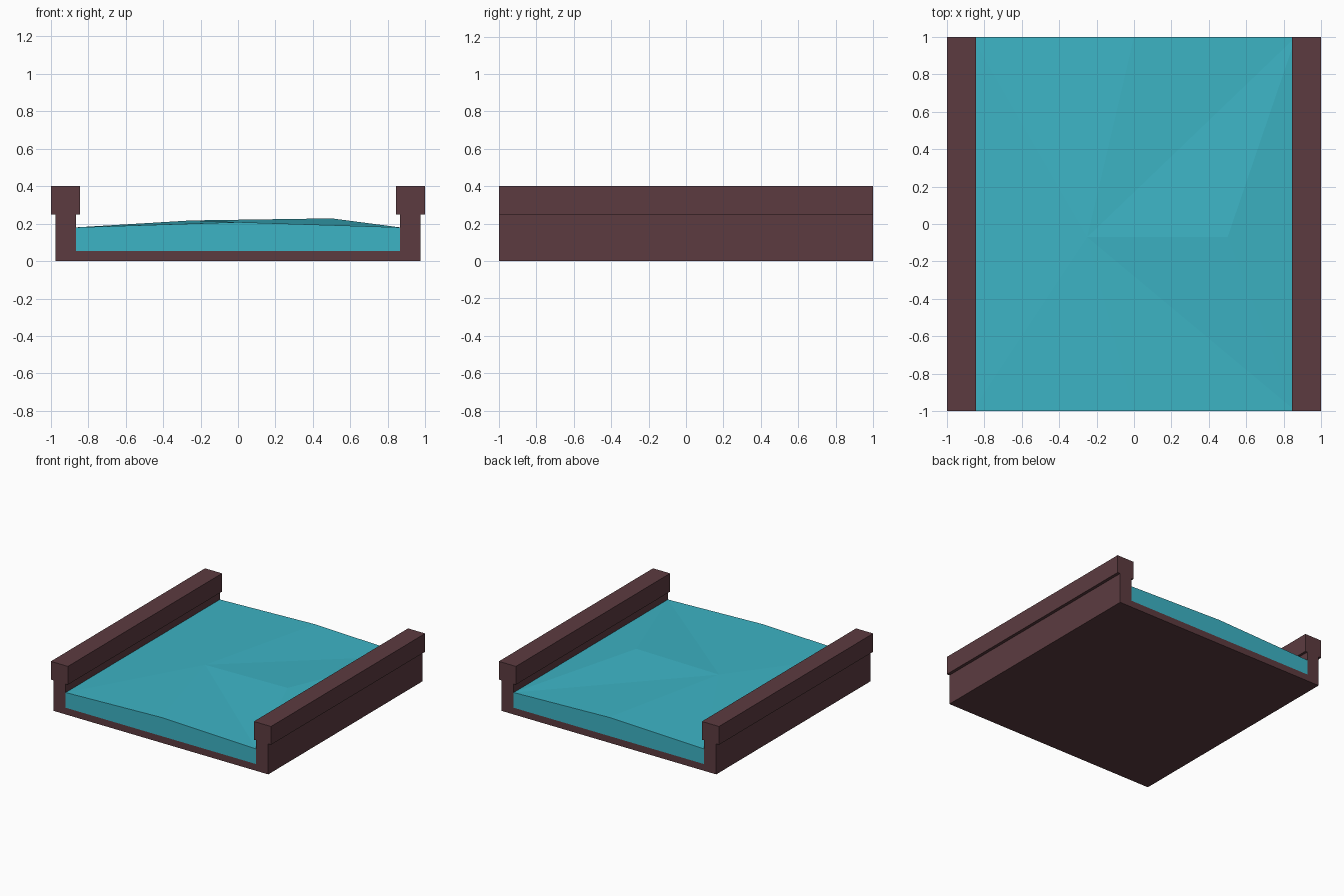
import bpy
import bmesh

cube = bpy.data.objects.get("Cube")
if cube:
    bpy.data.objects.remove(cube, do_unlink=True)


def make_material(name, rgb):
    mat = bpy.data.materials.new(name)
    mat.use_nodes = True
    color = (*rgb, 1)
    mat.diffuse_color = color
    mat.node_tree.nodes["Principled BSDF"].inputs["Base Color"].default_value = color
    return mat


def finish(name, bm, mat):
    bmesh.ops.recalc_face_normals(bm, faces=bm.faces)
    mesh = bpy.data.meshes.new(name)
    bm.to_mesh(mesh)
    bm.free()
    mesh.materials.append(mat)
    obj = bpy.data.objects.new(name, mesh)
    bpy.context.collection.objects.link(obj)


brown = make_material("dark brown", (0.107, 0.044, 0.051))
teal = make_material("water teal", (0.046, 0.456, 0.558))

# Channel: half profile mirrored and extruded along y
half = [(0.975, 0), (0.975, 0.25), (1, 0.25), (1, 0.4),
        (0.845, 0.4), (0.845, 0.25), (0.865, 0.25), (0.865, 0.055)]
profile = half + [(-x, z) for x, z in reversed(half)]
bm = bmesh.new()
face = bm.faces.new([bm.verts.new((x, -1, z)) for x, z in profile])
ext = bmesh.ops.extrude_face_region(bm, geom=[face], use_keep_orig=True)
moved = [v for v in ext["geom"] if isinstance(v, bmesh.types.BMVert)]
bmesh.ops.translate(bm, verts=moved, vec=(0, 2, 0))
finish("channel", bm, brown)

# Water: faceted surface with a closed body below it
W, EDGE, BOTTOM = 0.865, 0.18, 0.055
bm = bmesh.new()
rim = [bm.verts.new(p) for p in [
    (-W, -1, EDGE), (0, -1, 0.208), (W, -1, EDGE),
    (W, 1, EDGE), (0, 1, 0.208), (-W, 1, EDGE)]]
fl, fm, fr, br, bk, bl = rim
crest = bm.verts.new((-0.25, -0.07, 0.217))
peak = bm.verts.new((0.5, -0.07, 0.228))
for tri in [(fl, fm, crest), (fm, fr, crest), (crest, fr, peak), (fr, br, peak),
            (crest, peak, br), (crest, br, bk), (crest, bk, bl), (crest, bl, fl)]:
    bm.faces.new(tri)
base = [bm.verts.new((v.co.x, v.co.y, BOTTOM)) for v in rim]
for i in range(len(rim)):
    j = (i + 1) % len(rim)
    bm.faces.new((rim[i], base[i], base[j], rim[j]))
bm.faces.new(base)
finish("water", bm, teal)
